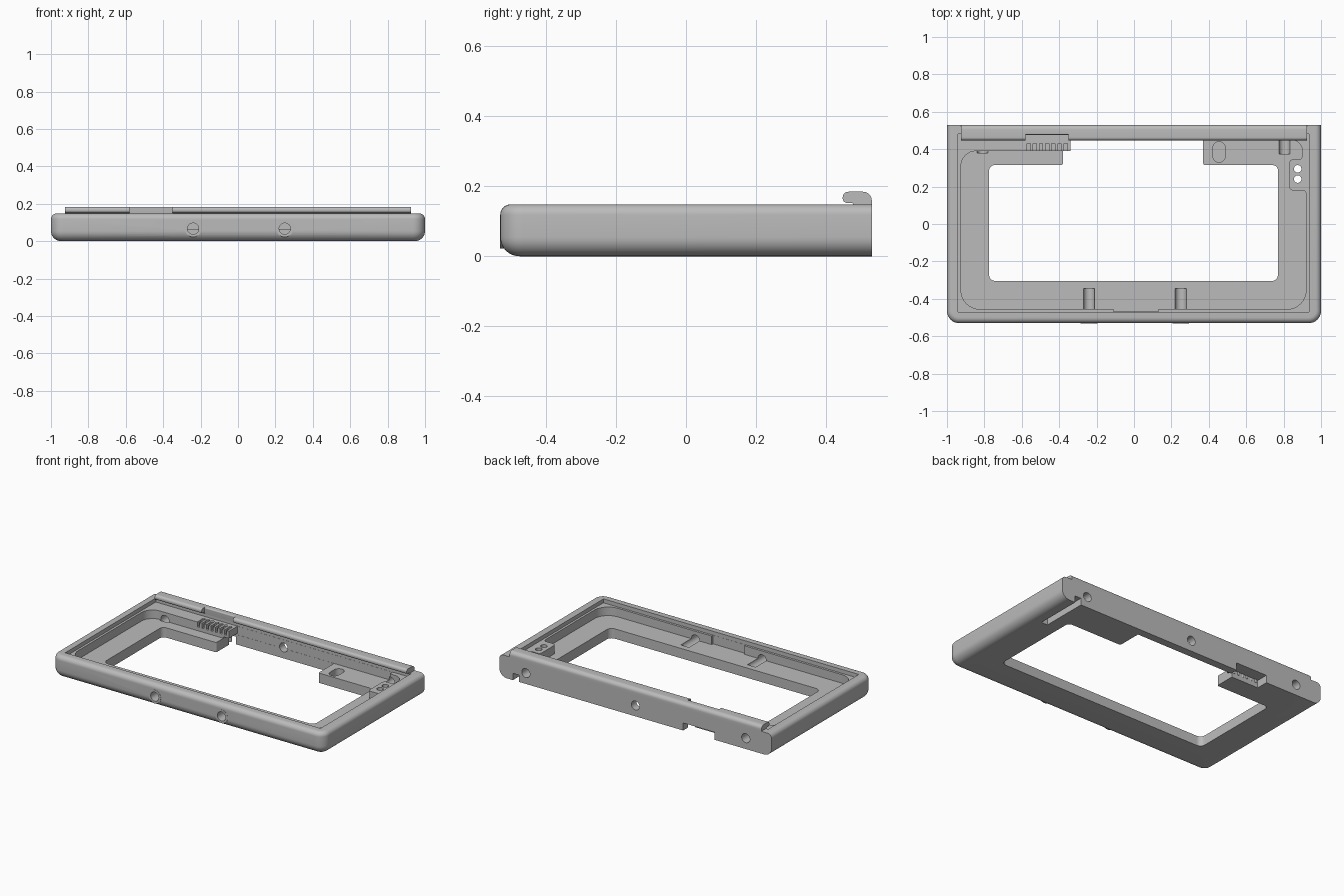
import bpy, bmesh, math
from mathutils import Vector, Matrix

if "Cube" in bpy.data.objects:
    bpy.data.objects.remove(bpy.data.objects["Cube"])

grey = bpy.data.materials.new("plain grey")
grey.use_nodes = True
COLOUR = (0.5, 0.5, 0.5, 1)
grey.diffuse_color = COLOUR
grey.node_tree.nodes["Principled BSDF"].inputs["Base Color"].default_value = COLOUR


def make(name, bm):
    bmesh.ops.recalc_face_normals(bm, faces=bm.faces)
    me = bpy.data.meshes.new(name)
    bm.to_mesh(me)
    bm.free()
    me.materials.append(grey)
    ob = bpy.data.objects.new(name, me)
    bpy.context.collection.objects.link(ob)
    return ob


def rounded(corners, steps=8):
    """Outline from (x, y, radius) corners."""
    out = []
    for i, (x, y, r) in enumerate(corners):
        p = Vector((x, y))
        if not r:
            out.append(p)
            continue
        a = (Vector(corners[i - 1][:2]) - p).normalized()
        b = (Vector(corners[(i + 1) % len(corners)][:2]) - p).normalized()
        for k in range(steps + 1):
            t = k / steps * math.pi / 2
            out.append(p + a * r * (1 - math.sin(t)) + b * r * (1 - math.cos(t)))
    return out


def prism(name, outline, lo, hi, along_x=False):
    bm = bmesh.new()
    if along_x:
        vs = [bm.verts.new((lo, a, b)) for a, b in outline]
        step = Vector((hi - lo, 0, 0))
    else:
        vs = [bm.verts.new((a, b, lo)) for a, b in outline]
        step = Vector((0, 0, hi - lo))
    face = bm.faces.new(vs)
    ext = bmesh.ops.extrude_face_region(bm, geom=[face])
    bmesh.ops.translate(bm, vec=step, verts=[v for v in ext["geom"] if isinstance(v, bmesh.types.BMVert)])
    return make(name, bm)


def block(name, x0, x1, y0, y1, z0, z1, r=0):
    return prism(name, rounded([(x0, y0, r), (x1, y0, r), (x1, y1, r), (x0, y1, r)]), z0, z1)


def rod(name, r, p0, p1, sides=32):
    p0, p1 = Vector(p0), Vector(p1)
    d = p1 - p0
    m = Matrix.Translation((p0 + p1) / 2) @ d.to_track_quat("Z", "Y").to_matrix().to_4x4()
    bm = bmesh.new()
    bmesh.ops.create_cone(bm, cap_ends=True, segments=sides, radius1=r, radius2=r, depth=d.length, matrix=m)
    return make(name, bm)


def combine(target, tool, operation="DIFFERENCE"):
    tool.hide_render = True
    mod = target.modifiers.new("cut", "BOOLEAN")
    mod.operation, mod.solver, mod.object = operation, "EXACT", tool
    bpy.context.view_layer.objects.active = target
    bpy.ops.object.modifier_apply(modifier=mod.name)
    bpy.data.objects.remove(tool)


# Outer shell: rounded front, sides and bottom, flat back
TOP, FLOOR, LEDGE, BACK = 0.148, 0.065, 0.122, 0.53
bm = bmesh.new()
bmesh.ops.create_cube(bm, size=1, matrix=Matrix.Translation((0, 0, TOP / 2)) @ Matrix.Diagonal((2, 2 * BACK, TOP, 1)))


def bevel(test, width):
    edges = [e for e in bm.edges if test(*[v.co for v in e.verts])]
    bmesh.ops.bevel(bm, geom=edges, offset=width, segments=8, profile=0.5, affect="EDGES")


def rim(z):
    return lambda a, b: (abs(a.z - z) < 1e-4 and abs(b.z - z) < 1e-4
                         and not (a.y > BACK - 1e-4 and b.y > BACK - 1e-4))


bevel(lambda a, b: a.y < 0 and b.y < 0 and abs(a.z - b.z) > 0.1, 0.065)
bevel(rim(0), 0.055)
bevel(rim(TOP), 0.03)
frame = make("frame", bm)

# Front bosses around the screw holes
BOSSES = (-0.24, 0.25)
for x in BOSSES:
    combine(frame, rod("boss", 0.045, (x, -0.531, 0.067), (x, -0.46, 0.067)), "UNION")

# Shallow top recess, deep cavity and window
combine(frame, block("recess", -0.94, 0.935, -0.47, 0.48, LEDGE, 0.3))
cavity = [(-0.925, -0.455, 0.1), (0.92, -0.455, 0.1), (0.92, 0.18, 0.02), (0.83, 0.18, 0.02),
          (0.83, 0.345, 0.02), (0.9, 0.345, 0.02), (0.9, 0.45, 0.06), (0.8, 0.45, 0),
          (0.8, 0.479, 0), (-0.34, 0.479, 0), (-0.34, 0.39, 0), (-0.925, 0.39, 0.08)]
combine(frame, prism("cavity", rounded(cavity), FLOOR, 0.2))
combine(frame, block("ledge_gap", -0.11, 0.13, -0.469, -0.4, FLOOR, 0.2))
window = [(-0.775, -0.305, 0.035), (0.77, -0.305, 0.035), (0.77, 0.315, 0.03), (0.37, 0.315, 0.01),
          (0.37, 0.478, 0), (-0.38, 0.478, 0), (-0.38, 0.315, 0.01), (-0.775, 0.315, 0.03)]
combine(frame, prism("window", rounded(window), -0.1, FLOOR + 0.01))

# Screw holes through the front and back walls
for x in BOSSES:
    combine(frame, rod("front_hole", 0.03, (x, -0.6, 0.067), (x, -0.345, 0.067)))
for x, y in ((-0.81, 0.38), (0, 0.4), (0.805, 0.375)):
    combine(frame, rod("back_hole", 0.03, (x, 0.6, 0.072), (x, y, 0.072)))

# Oval pocket, cable groove and its two vertical holes
combine(frame, block("oval_pocket", 0.422, 0.488, 0.33, 0.44, 0.02, 0.1, 0.0329))
combine(frame, block("cable_groove", 0.855, 0.9, 0.22, 0.6, -0.1, 0.045))
for y in (0.24, 0.295):
    combine(frame, rod("cable_hole", 0.02, (0.875, y, 0.03), (0.875, y, 0.2)))

# Connector opening with a row of slots and pins
combine(frame, block("connector_opening", -0.58, -0.35, 0.45, 0.6, -0.1, 0.05))
for i in range(7):
    x = -0.563 + i * 0.033
    combine(frame, block("pin_slot", x - 0.009, x + 0.009, 0.38, 0.43, 0.09, 0.2))
    rod("connector_pin", 0.011, (x, 0.442, 0.03), (x, 0.442, 0.127), 16)

# Curled lip along the back, thinner above the connector
lip = [(BACK, 0.14, 0), (BACK, 0.184, 0.025), (0.447, 0.184, 0.016),
       (0.447, 0.152, 0.013), (0.475, 0.152, 0), (0.48, 0.14, 0)]
thin_lip = [(BACK, 0.14, 0), (BACK, 0.184, 0.025), (0.476, 0.184, 0.008), (0.48, 0.14, 0)]
prism("lip_right", rounded(lip), -0.925, -0.58, True)
prism("lip_middle", rounded(thin_lip), -0.58, -0.35, True)
prism("lip_left", rounded(lip), -0.35, 0.925, True)

# Smooth rounded surfaces, keep sharp edges
for ob in bpy.context.scene.objects:
    if ob.type == "MESH":
        bpy.ops.object.select_all(action="DESELECT")
        ob.select_set(True)
        bpy.context.view_layer.objects.active = ob
        bpy.ops.object.shade_smooth_by_angle(angle=math.radians(30))
